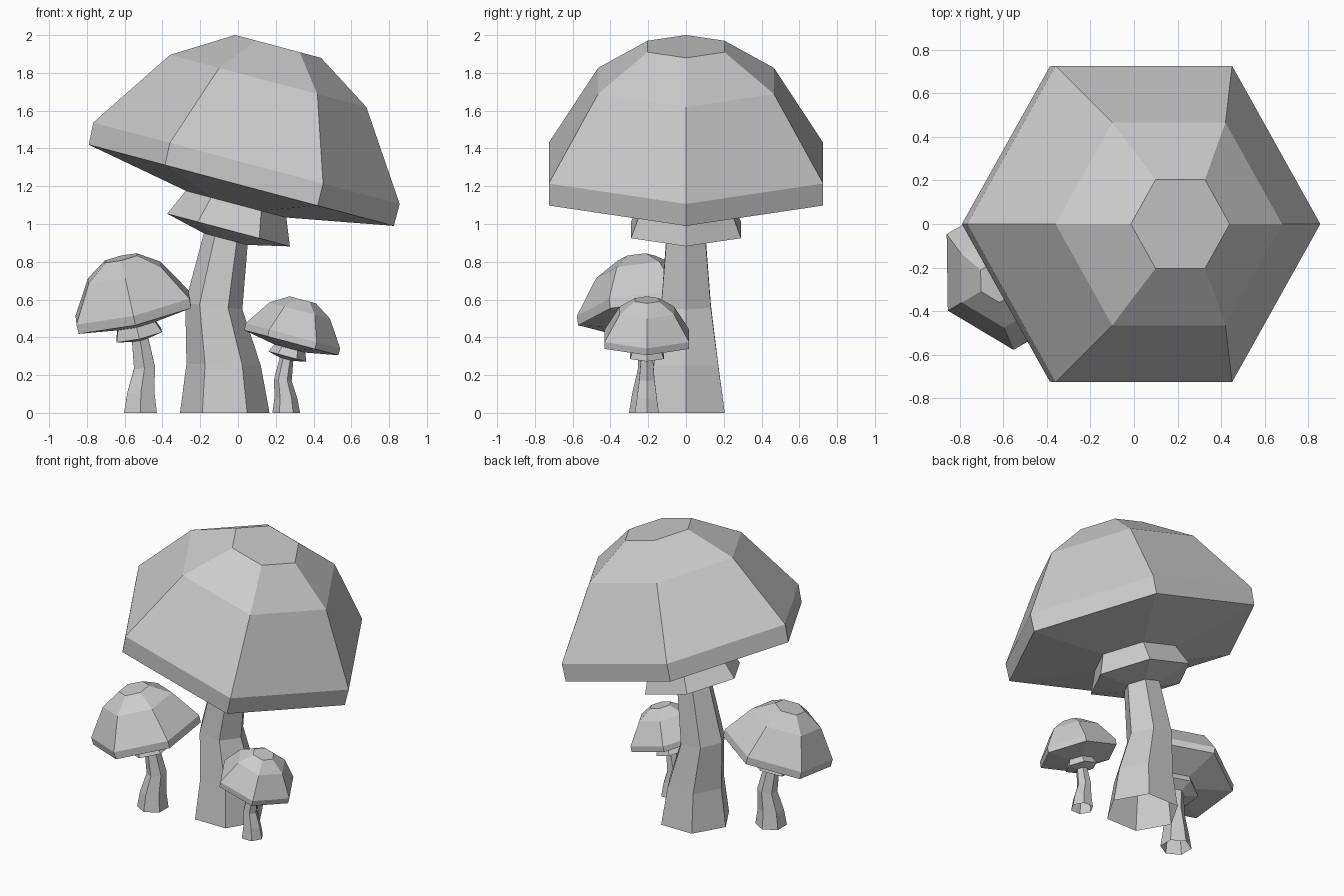
import bpy, bmesh
from math import cos, sin, radians, pi

if "Cube" in bpy.data.objects:
    bpy.data.objects.remove(bpy.data.objects["Cube"])

TILT = 14.9
# Hexagonal rings from ground to crown: centre x, centre z, radius, tilt in degrees
RINGS = [
    # stem
    (-0.070, 0.000, 0.237, 0),
    (-0.076, 0.255, 0.197, 1.5),
    (-0.128, 0.565, 0.152, 6.5),
    (-0.065, 0.920, 0.120, TILT),
    # skirt
    (-0.050, 0.968, 0.336, TILT),
    (-0.010, 1.105, 0.275, TILT),
    # cap
    (0.0175, 1.205, 0.836, TILT),
    (0.045, 1.322, 0.839, TILT),
    (0.160, 1.757, 0.538, TILT),
    (0.2125, 1.940, 0.235, TILT),
]


def mushroom(name, location, scale, turn):
    """Loft the tilted rings; the foot stays open, the crown is closed."""
    bm = bmesh.new()
    loops = []
    for cx, cz, r, tilt in RINGS:
        t = radians(tilt)
        loops.append([bm.verts.new((cx + r * cos(a) * cos(t),
                                    r * sin(a),
                                    cz - r * cos(a) * sin(t)))
                      for a in (i * pi / 3 for i in range(6))])
    for low, high in zip(loops, loops[1:]):
        for i in range(6):
            j = (i + 1) % 6
            bm.faces.new((low[i], low[j], high[j], high[i]))
    bm.faces.new(loops[-1])
    mesh = bpy.data.meshes.new(name)
    bm.to_mesh(mesh)
    bm.free()
    obj = bpy.data.objects.new(name, mesh)
    obj.location = location
    obj.scale = (scale,) * 3
    obj.rotation_euler.z = radians(turn)
    bpy.context.collection.objects.link(obj)
    return obj


# One large mushroom with two small turned copies
mushroom("large_mushroom", (0, 0, 0), 1.0, 0)
mushroom("medium_mushroom", (-0.542, -0.217, 0), 0.4225, 210)
mushroom("small_mushroom", (0.277, -0.207, 0), 0.3085, 0)
